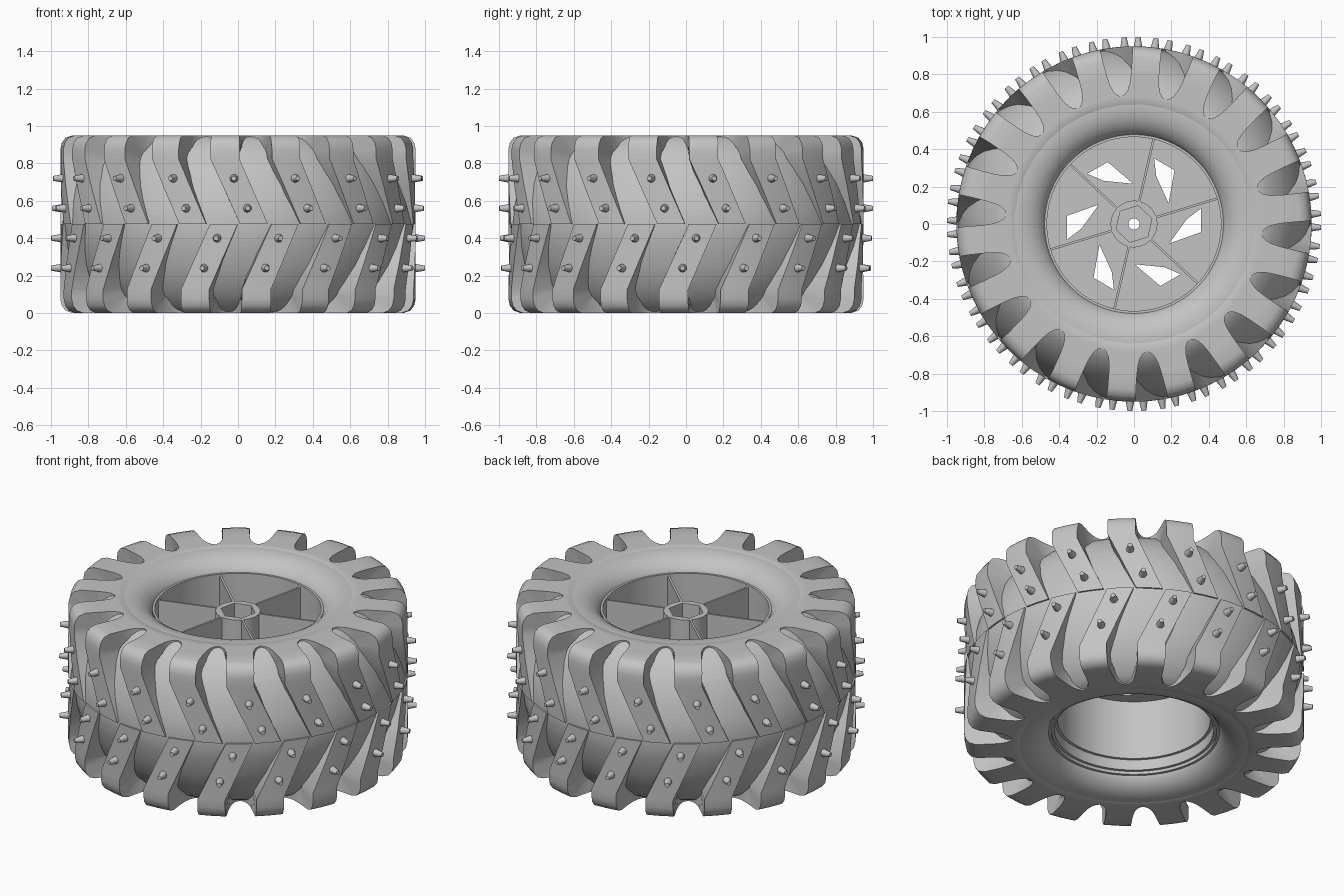
import bpy, bmesh, math
from math import cos, sin, radians
from mathutils import Matrix, Vector

cube = bpy.data.objects.get("Cube")
if cube:
    bpy.data.objects.remove(cube)

MID = 0.475      # height of the tread centre line
COUNT = 18       # lugs per side
STEP = 360 / COUNT
SLANT = 27       # degrees of twist per unit of height
FIN_START = 17   # angle of the first rim fin

grey = bpy.data.materials.new("light_grey")
grey.use_nodes = True
GREY = (0.55, 0.55, 0.55, 1)
grey.diffuse_color = GREY
grey.node_tree.nodes["Principled BSDF"].inputs["Base Color"].default_value = GREY


def polar(r, degrees, z=0.0):
    a = radians(degrees)
    return Vector((r * cos(a), r * sin(a), z))


def finish(bm, name, angle=35):
    bmesh.ops.recalc_face_normals(bm, faces=bm.faces)
    mesh = bpy.data.meshes.new(name)
    bm.to_mesh(mesh)
    bm.free()
    mesh.materials.append(grey)
    ob = bpy.data.objects.new(name, mesh)
    bpy.context.collection.objects.link(ob)
    bpy.ops.object.select_all(action='DESELECT')
    ob.select_set(True)
    bpy.context.view_layer.objects.active = ob
    bpy.ops.object.shade_smooth_by_angle(angle=radians(angle))


def skin(bm, rings, closed):
    """Join rings of points with quads; cap the ends unless closed."""
    rows = [[bm.verts.new(p) for p in ring] for ring in rings]
    n = len(rows[0])
    for i in range(len(rows) if closed else len(rows) - 1):
        a, b = rows[i], rows[(i + 1) % len(rows)]
        for j in range(n):
            k = (j + 1) % n
            bm.faces.new((a[j], a[k], b[k], b[j]))
    if not closed:
        bm.faces.new(rows[0])
        bm.faces.new(rows[-1])


def lathe(name, profile, segments=96):
    bm = bmesh.new()
    skin(bm, [[polar(r, 360 * i / segments, z) for r, z in profile]
              for i in range(segments)], True)
    finish(bm, name)


def plate(name, outlines, bottom, top):
    """Flat plate from an outline and its holes."""
    curve = bpy.data.curves.new(name + "_outline", 'CURVE')
    curve.dimensions = '2D'
    curve.fill_mode = 'BOTH'
    curve.extrude = (top - bottom) / 2
    for points in outlines:
        spline = curve.splines.new('POLY')
        spline.points.add(len(points) - 1)
        for target, p in zip(spline.points, points):
            target.co = (p.x, p.y, 0, 1)
        spline.use_cyclic_u = True
    temp = bpy.data.objects.new(name + "_outline", curve)
    bpy.context.collection.objects.link(temp)
    bpy.context.view_layer.update()
    mesh = bpy.data.meshes.new_from_object(
        temp.evaluated_get(bpy.context.evaluated_depsgraph_get()))
    bm = bmesh.new()
    bm.from_mesh(mesh)
    bpy.data.objects.remove(temp)
    bpy.data.meshes.remove(mesh)
    bmesh.ops.remove_doubles(bm, verts=bm.verts, dist=0.0001)
    bmesh.ops.translate(bm, verts=bm.verts, vec=(0, 0, (top + bottom) / 2))
    finish(bm, name)


def circle(r, n, start=0):
    return [polar(r, start + 360 * i / n) for i in range(n)]


def lug_angle(side, k, h):
    """Centre angle of a lug at height h; the twist stops at the shoulder."""
    return -90 + (5.2 if side > 0 else -4.6) + STEP * k - SLANT * min(h, 0.35)


# Tire carcass: crowned tread, round shoulders, dished sidewalls
half = [(0.94, 0), (0.918, 0.12), (0.888, 0.22), (0.85, 0.305), (0.80, 0.38),
        (0.74, 0.44), (0.70, 0.464), (0.67, 0.473), (0.64, 0.475), (0.60, 0.473),
        (0.555, 0.461), (0.515, 0.438), (0.49, 0.41), (0.475, 0.385)]
lathe("tire_body", [(r, MID + h) for r, h in half]
      + [(r, MID - h) for r, h in reversed(half[1:])])

# Slanted lugs: radius, height from centre line, half width in degrees
lug_path = [(0.95, 0, 4.5), (0.95, 0.2, 4.6), (0.95, 0.35, 4.7), (0.95, 0.4, 4.7),
            (0.942, 0.435, 4.8), (0.922, 0.462, 4.8), (0.885, 0.475, 4.9),
            (0.80, 0.475, 5.4), (0.75, 0.475, 6), (0.715, 0.475, 7),
            (0.695, 0.475, 8.3), (0.685, 0.475, 10), (0.64, 0.475, 10),
            (0.62, 0.46, 10)]
bm = bmesh.new()
for side in (1, -1):
    for k in range(COUNT):
        rings = []
        for r, h, w in lug_path:
            a = lug_angle(side, k, h)
            z = MID + side * h
            rb, zb = min(r, 0.75), MID + side * min(h, 0.36)
            rings.append([polar(rb, a - w, zb), polar(r, a - w, z), polar(r, a, z),
                          polar(r, a + w, z), polar(rb, a + w, zb)])
        skin(bm, rings, False)
finish(bm, "tread_lugs", 40)

# Studs: two on each lug
bm = bmesh.new()
for side in (1, -1):
    for h in (0.08, 0.24):
        for k in range(COUNT):
            spot = polar(0.97, lug_angle(side, k, h), MID + side * h + 0.005)
            turn = Vector((spot.x, spot.y, 0)).to_track_quat('Z', 'Y').to_matrix().to_4x4()
            bmesh.ops.create_cone(bm, cap_ends=True, segments=12, radius1=0.024,
                                  radius2=0.013, depth=0.06,
                                  matrix=Matrix.Translation(spot) @ turn)
finish(bm, "tread_studs")

# Rim barrel, with a stepped lip at the open bottom
lathe("rim_barrel", [(0.478, 0.868), (0.478, 0.082), (0.462, 0.082), (0.462, 0.10),
                     (0.445, 0.10), (0.445, 0.165), (0.428, 0.165), (0.428, 0.54),
                     (0.465, 0.54), (0.465, 0.868)])

# Rim disc with six windows and a centre bore
window = [(0.367, -4), (0.36, -24), (0.215, -46), (0.282, -12)]
holes = [[polar(r, FIN_START + 60 * i + a) for r, a in window] for i in range(6)]
plate("rim_disc", [circle(0.468, 96), circle(0.03, 24)] + holes, 0.53, 0.555)

# Hub with a hexagonal socket
plate("hub", [circle(0.125, 48), circle(0.1, 6, FIN_START)], 0.545, 0.855)

# Thin radial fins from the hub to the barrel
bm = bmesh.new()
for i in range(6):
    m = (Matrix.Rotation(radians(FIN_START + 60 * i), 4, 'Z')
         @ Matrix.Translation((0.293, 0, 0.7))
         @ Matrix.Diagonal((0.35, 0.012, 0.31, 1)))
    bmesh.ops.create_cube(bm, size=1, matrix=m)
finish(bm, "rim_fins")
